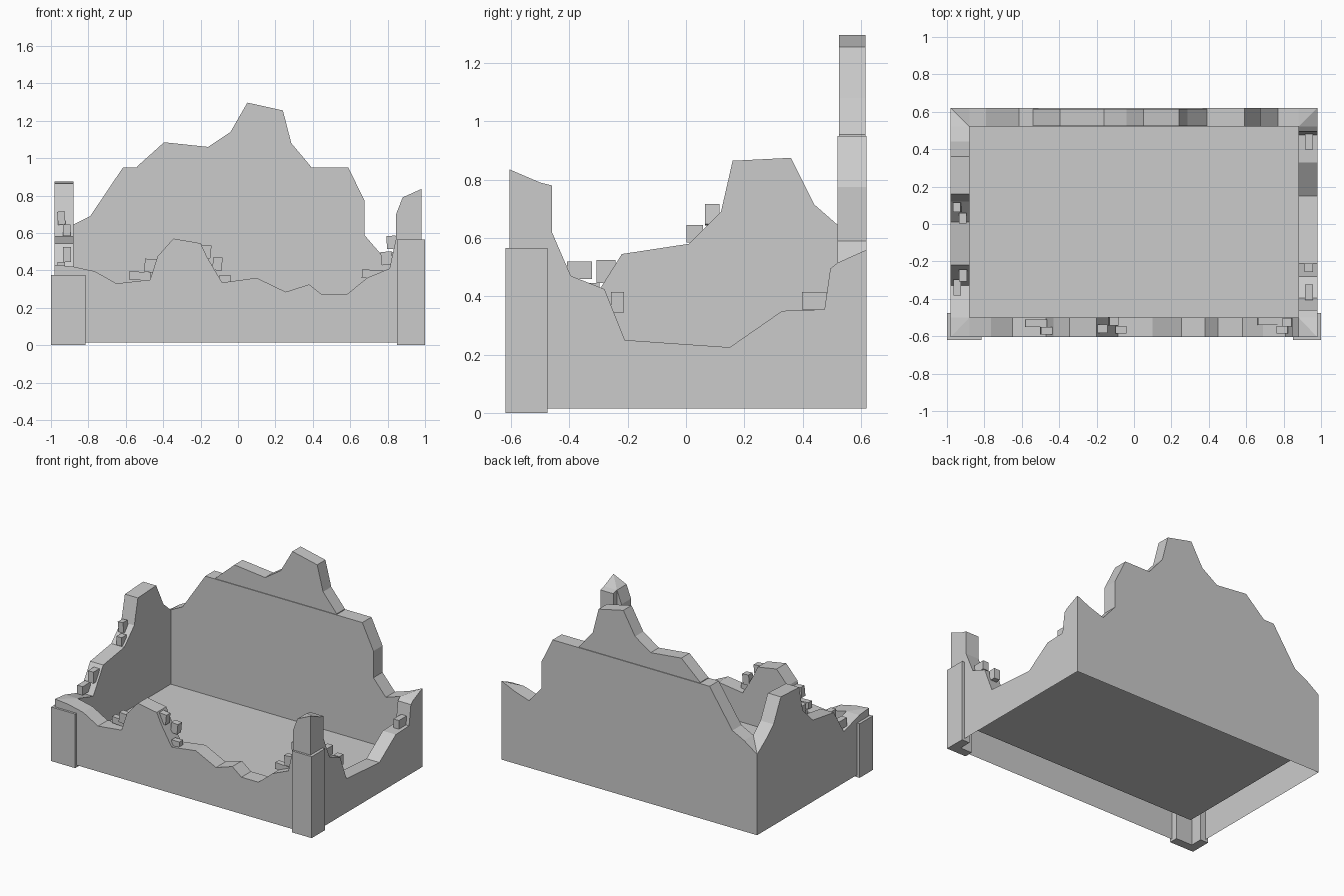
import bpy, bmesh
from mathutils import Matrix, Vector

cube = bpy.data.objects.get("Cube")
if cube:
    bpy.data.objects.remove(cube)

stone = bpy.data.materials.new("grey stone")
stone.use_nodes = True
GREY = (0.6, 0.6, 0.6, 1)
stone.diffuse_color = GREY
stone.node_tree.nodes["Principled BSDF"].inputs["Base Color"].default_value = GREY

# Footprint: outer and inner rectangles, wall foot and floor heights
X_OUT, X_IN = 0.98, 0.88
FRONT_OUT, FRONT_IN, BACK_IN, BACK_OUT = -0.605, -0.5, 0.52, 0.62
FOOT, FLOOR = 0.015, 0.13


def finish(name, bm):
    bmesh.ops.remove_doubles(bm, verts=bm.verts, dist=0.0005)
    bmesh.ops.recalc_face_normals(bm, faces=bm.faces)
    mesh = bpy.data.meshes.new(name)
    bm.to_mesh(mesh)
    bm.free()
    mesh.materials.append(stone)
    obj = bpy.data.objects.new(name, mesh)
    bpy.context.collection.objects.link(obj)
    return obj


def add_face(bm, points):
    """Make a face, skipping points that coincide with the one before."""
    keep = [p for i, p in enumerate(points) if (p - points[i - 1]).length > 0.0005]
    if len(keep) > 2:
        bm.faces.new([bm.verts.new(p) for p in keep])


def add_wall(bm, profile, place, outer, inner, low, high):
    """Broken wall: outer skin, inner skin mitred between low and high, and rim."""
    skin_out = [place(t, outer, z) for t, z in profile]
    inside = [profile[1]] + profile[1:-1] + [profile[-2]]
    skin_in = [place(min(max(t, low), high), inner, z) for t, z in inside]
    ends = profile[0][0], profile[-1][0]
    add_face(bm, skin_out + [place(ends[1], outer, FOOT), place(ends[0], outer, FOOT)])
    add_face(bm, skin_in + [place(high, inner, FLOOR), place(low, inner, FLOOR)])
    for i in range(len(profile) - 1):
        add_face(bm, [skin_out[i], skin_out[i + 1], skin_in[i + 1], skin_in[i]])


def along_x(t, d, z):
    return Vector((t, d, z))


def along_y(t, d, z):
    return Vector((d, t, z))


front = [(-X_OUT, .43), (-X_IN, .42), (-.765, .395), (-.65, .33), (-.47, .35),
         (-.43, .475), (-.345, .57), (-.2, .545), (-.165, .47), (-.085, .335),
         (.1, .36), (.255, .285), (.38, .325), (.45, .27), (.58, .27), (.69, .36),
         (.81, .41), (.845, .57), (.845, .7), (X_IN, .79), (X_OUT, .835)]
back = [(-X_OUT, .575), (-X_IN, .645), (-.79, .69), (-.615, .95), (.59, .95),
        (.675, .775), (.675, .59), (.77, .48), (X_IN, .515), (X_OUT, .56)]
left = [(FRONT_OUT, .835), (FRONT_IN, .79), (-.46, .78), (-.46, .62), (-.395, .47),
        (-.28, .425), (-.21, .25), (.15, .225), (.33, .35), (.475, .355),
        (.495, .495), (BACK_IN, .515), (BACK_OUT, .56)]
right = [(FRONT_OUT, .43), (FRONT_IN, .42), (-.33, .37), (-.22, .545), (.01, .58),
         (.12, .69), (.16, .865), (.36, .875), (.44, .715), (BACK_IN, .645),
         (BACK_OUT, .575)]

# Hollow ring of walls, open underneath, with the floor between the inner skins
bm = bmesh.new()
add_wall(bm, front, along_x, FRONT_OUT, FRONT_IN, -X_IN, X_IN)
add_wall(bm, back, along_x, BACK_OUT, BACK_IN, -X_IN, X_IN)
add_wall(bm, left, along_y, X_OUT, X_IN, FRONT_IN, BACK_IN)
add_wall(bm, right, along_y, -X_OUT, -X_IN, FRONT_IN, BACK_IN)
add_face(bm, [Vector((x, y, FLOOR)) for x, y in
              ((-X_IN, FRONT_IN), (X_IN, FRONT_IN), (X_IN, BACK_IN), (-X_IN, BACK_IN))])
finish("ruined_walls", bm)


def prism(name, outline, direction):
    """Extrude a flat outline."""
    bm = bmesh.new()
    base = bm.faces.new([bm.verts.new(p) for p in outline])
    new = bmesh.ops.extrude_face_region(bm, geom=[base], use_keep_orig=True)["geom"]
    bmesh.ops.translate(bm, vec=direction,
                        verts=[v for v in new if isinstance(v, bmesh.types.BMVert)])
    return finish(name, bm)


# Upper storey fragment, slightly thinner than the wall below
gable = [(-.54, .945), (-.54, .955), (-.395, 1.085), (-.16, 1.06), (-.04, 1.14), (.05, 1.297),
         (.24, 1.255), (.285, 1.08), (.39, .955), (.39, .945)]
prism("upper_back_wall", [Vector((x, .525, z)) for x, z in gable], (0, .09, 0))


# L-shaped corner piers wrapping the outside of the front corners
def pier(name, side, inner_x, height):
    end, depth = -0.475, 0.06
    outline = [(1, -.62), (inner_x, -.62), (inner_x, -.62 + depth),
               (1 - depth, -.62 + depth), (1 - depth, end), (1, end)]
    prism(name, [Vector((side * x, y, 0)) for x, y in outline], (0, 0, height))


pier("left_corner_pier", 1, .85, .565)
pier("right_corner_pier", -1, .815, .375)

# Loose bricks on the broken rims: centre, size, tilt
SMALL, LONG_X, LONG_Y = (.05, .045, .07), (.115, .04, .045), (.042, .085, .06)
bricks = [
    ((-.525, -.53, .37), LONG_X, .05), ((-.47, -.57, .425), (.06, .04, .07), .1),
    ((-.175, -.56, .5), (.06, .045, .07), .1), ((-.11, -.52, .435), SMALL, .1),
    ((-.07, -.565, .355), (.06, .04, .04), 0), ((.72, -.52, .38), LONG_X, .05),
    ((.795, -.565, .465), (.06, .04, .07), -.1), ((.82, -.525, .55), SMALL, -.05),
    ((-.945, .09, .68), (.04, .05, .07), -.1), ((-.915, .03, .615), (.04, .055, .06), 0),
    ((-.915, -.275, .485), (.042, .065, .08), 0), ((-.945, -.34, .415), LONG_Y, 0),
    ((.935, -.235, .38), (.045, .045, .07), 0), ((.935, -.365, .49), LONG_Y, 0),
    ((.935, .44, .385), LONG_Y, 0),
]
bm = bmesh.new()
for centre, size, tilt in bricks:
    bmesh.ops.create_cube(bm, size=1, matrix=Matrix.Translation(centre)
                          @ Matrix.Rotation(tilt, 4, 'Y') @ Matrix.Diagonal((*size, 1)))
finish("loose_bricks", bm)
